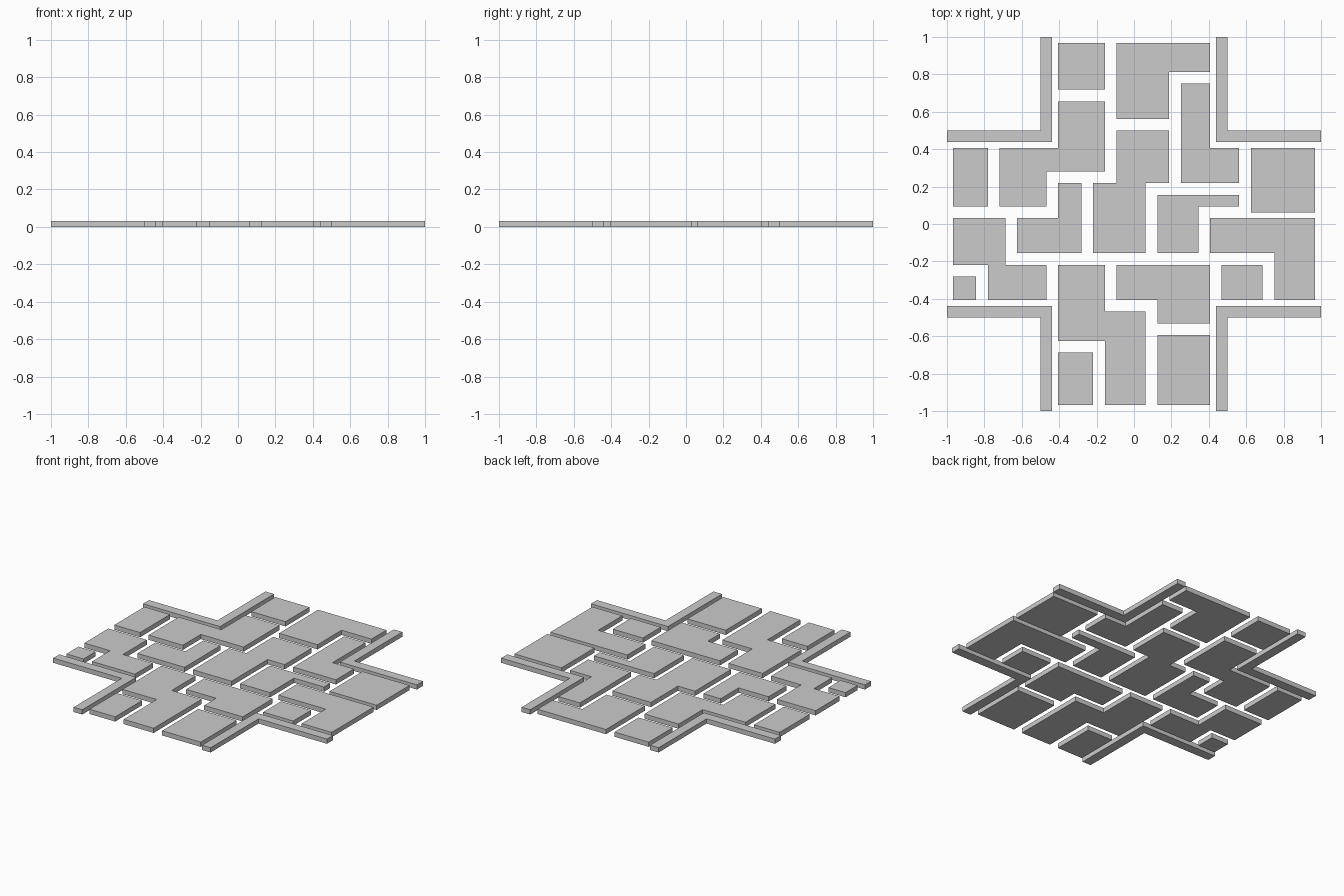
import bpy, bmesh

if "Cube" in bpy.data.objects:
    bpy.data.objects.remove(bpy.data.objects["Cube"])

U = 1 / 32  # layout module: every edge sits on a 1/32 grid


def slab(name, pts, sx=1, sy=1):
    """Extrude a flat outline (in modules) one module upwards."""
    bm = bmesh.new()
    face = bm.faces.new([bm.verts.new((x * U * sx, y * U * sy, 0)) for x, y in pts])
    res = bmesh.ops.extrude_face_region(bm, geom=[face], use_keep_orig=True)
    top = [v for v in res["geom"] if isinstance(v, bmesh.types.BMVert)]
    bmesh.ops.translate(bm, verts=top, vec=(0, 0, U))
    bmesh.ops.recalc_face_normals(bm, faces=bm.faces)
    mesh = bpy.data.meshes.new(name)
    bm.to_mesh(mesh)
    bm.free()
    obj = bpy.data.objects.new(name, mesh)
    bpy.context.collection.objects.link(obj)


# Corner kerbs, mirrored into all four quadrants
kerb = [(32, 14), (32, 16), (16, 16), (16, 32), (14, 32), (14, 14)]
for sx in (1, -1):
    for sy in (1, -1):
        slab("corner_kerb", kerb, sx, sy)

# Rectangular paving stones: x0, y0, x1, y1
rects = [
    (-13, 23, -5, 31), (-31, 3, -25, 13), (20, 2, 31, 13),
    (-31, -13, -27, -9), (-13, -31, -7, -22), (15, -13, 22, -7),
    (4, -31, 13, -19),
]
for x0, y0, x1, y1 in rects:
    slab("square_stone", [(x0, y0), (x1, y0), (x1, y1), (x0, y1)])


# Stepped stones: a start corner, then alternating x / y turns
def stepped(x, y, turns):
    pts = [(x, y)]
    for i, t in enumerate(turns):
        x, y = (t, y) if i % 2 == 0 else (x, t)
        pts.append((x, y))
    slab("stepped_stone", pts)


stepped(-3, 31, (13, 26, 6, 18, -3))
stepped(-13, 21, (-5, 9, -15, 3, -23, 13, -13))
stepped(-3, 16, (6, 7, 2, -5, -7, 7, -3))
stepped(8, 24, (13, 13, 18, 7, 8))
stepped(4, 5, (18, 3, 11, -5, 4))
stepped(13, 1, (31, -13, 24, -5, 13))
stepped(-13, 7, (-9, -5, -20, 1, -13))
stepped(-31, 1, (-22, -7, -15, -13, -25, -7, -31))
stepped(-13, -7, (-5, -15, 2, -31, -5, -20, -13))
stepped(-3, -7, (13, -17, 4, -13, -3))
